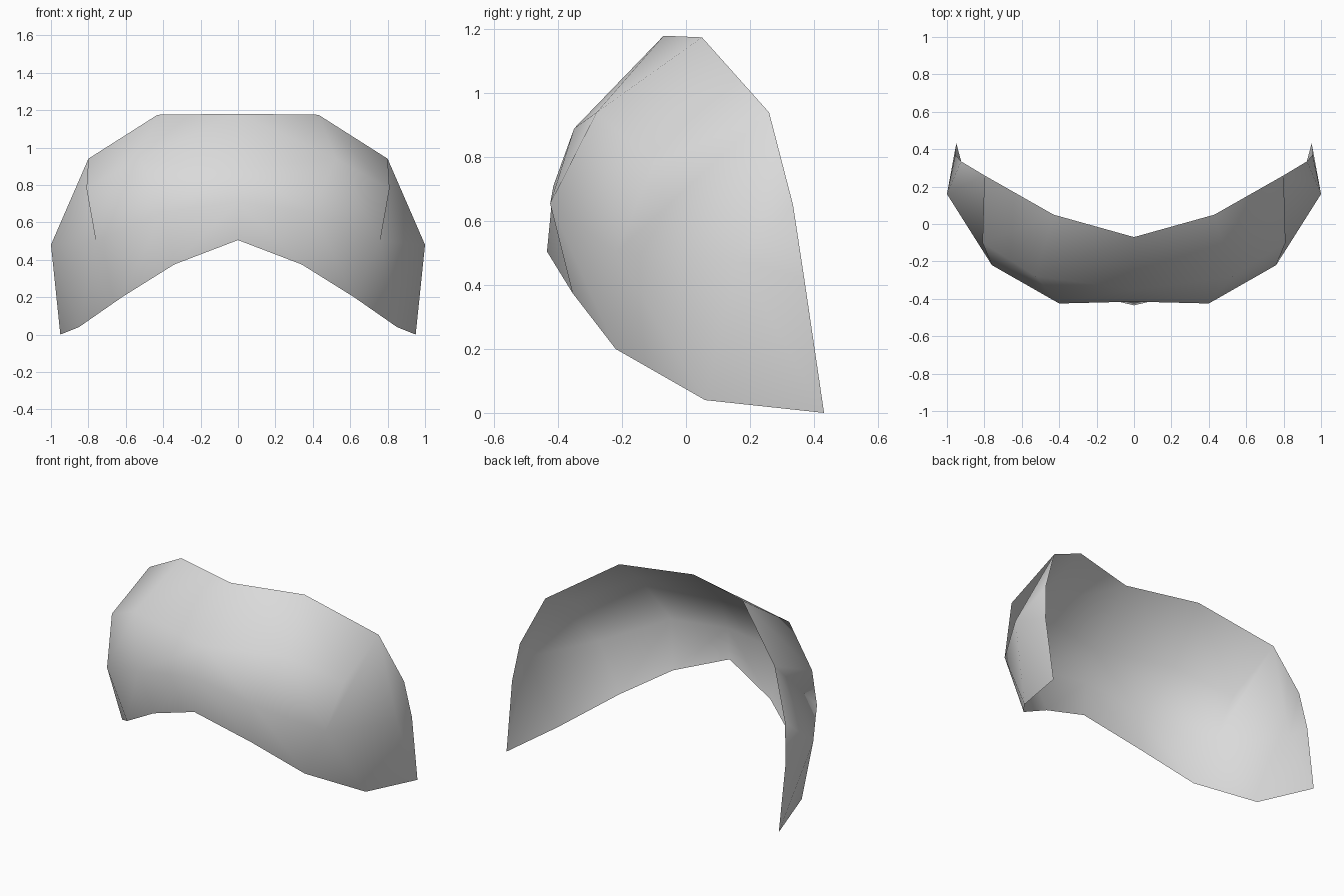
import bpy

if "Cube" in bpy.data.objects:
    bpy.data.objects.remove(bpy.data.objects["Cube"])

# Right half of the curved shell: three columns of four points, top edge to bottom edge
columns = [
    [(0, -0.07, 1.18), (0, -0.35, 0.89), (0, -0.415, 0.71), (0, -0.435, 0.505)],
    [(0.43, 0.05, 1.175), (0.525, -0.28, 0.94), (0.40, -0.425, 0.655), (0.34, -0.355, 0.375)],
    [(0.80, 0.26, 0.94), (0.81, -0.10, 0.78), (0.76, -0.22, 0.50), (0.62, -0.22, 0.20)],
]
verts = [p for col in columns for p in col]

# Side wing: outer corner, lower corner, then the rear edge from top to tip
verts += [(1.0, 0.16, 0.48), (0.85, 0.06, 0.04),
          (0.925, 0.335, 0.65), (0.955, 0.37, 0.42), (0.95, 0.432, 0.0)]
OUTER, LOWER, REAR_TOP, REAR_MID, TIP = range(12, 17)

# Front panels between neighbouring columns
faces = []
for c in range(2):
    for r in range(3):
        a, b = c * 4 + r, c * 4 + 4 + r
        if c == 0 and r == 0:
            faces += [(a, a + 1, b + 1), (a, b + 1, b)]
        else:
            faces.append((a, a + 1, b + 1, b))

# Side panels wrapping back to the tip
faces += [(8, 9, 10, OUTER), (10, 11, LOWER, OUTER),
          (8, OUTER, REAR_MID, REAR_TOP), (OUTER, LOWER, TIP, REAR_MID)]

mesh = bpy.data.meshes.new("visor_shell")
mesh.from_pydata(verts, [], faces)
mesh.update()
mesh.shade_smooth()

grey = bpy.data.materials.new("light_grey")
grey.diffuse_color = (0.7, 0.7, 0.7, 1)
grey.use_nodes = True
grey.node_tree.nodes["Principled BSDF"].inputs["Base Color"].default_value = grey.diffuse_color
mesh.materials.append(grey)

shell = bpy.data.objects.new("visor_shell", mesh)
bpy.context.collection.objects.link(shell)

# Mirror to the left half, welded on the centre line
mirror = shell.modifiers.new("mirror", "MIRROR")
mirror.use_axis[0] = True
mirror.use_clip = True
mirror.merge_threshold = 0.001
